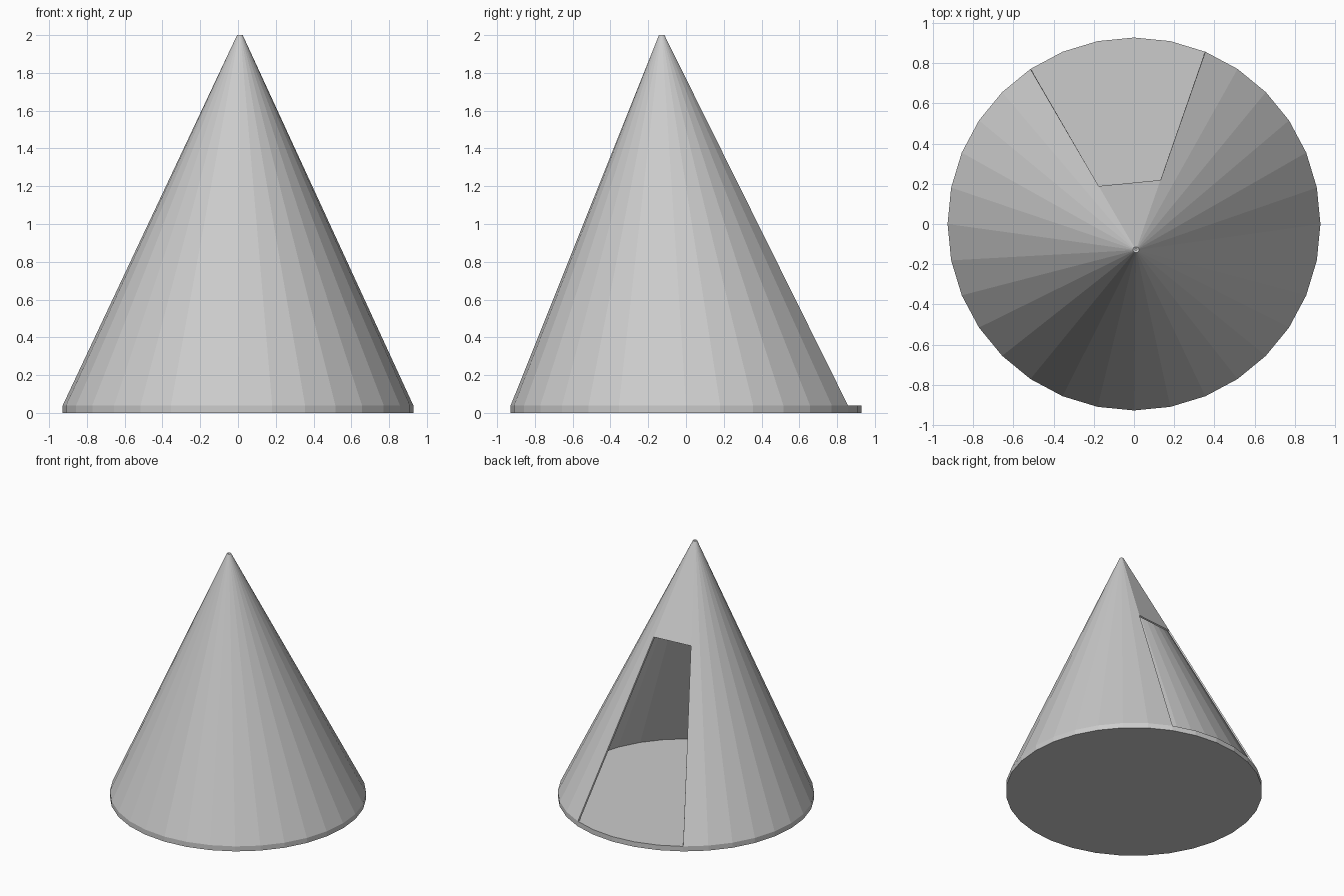
import bpy, bmesh
from math import sin, cos, radians
from mathutils import Vector

if "Cube" in bpy.data.objects:
    bpy.data.objects.remove(bpy.data.objects["Cube"])

SIDES, RADIUS, BASE_H, TOP = 32, 0.928, 0.04, 2.0
APEX, TIP_R = Vector((0.01, -0.128, TOP)), 0.015
OPEN_T = 0.657          # how far up the slope the doorway reaches
FIRST, LAST = 3, 30     # wall corners either side of the doorway


def corner(k, r, centre):
    a = radians(90 + k * 360 / SIDES)
    return centre + Vector((cos(a) * r, sin(a) * r, 0))


def finish(bm, name):
    mesh = bpy.data.meshes.new(name)
    bm.to_mesh(mesh)
    bm.free()
    obj = bpy.data.objects.new(name, mesh)
    bpy.context.collection.objects.link(obj)
    return obj


# Floor disc
bm = bmesh.new()
rings = [[bm.verts.new(corner(k, RADIUS, Vector((0, 0, z)))) for k in range(SIDES)]
         for z in (0, BASE_H)]
bm.faces.new(rings[0][::-1])
bm.faces.new(rings[1])
for k in range(SIDES):
    n = (k + 1) % SIDES
    bm.faces.new((rings[0][k], rings[0][n], rings[1][n], rings[1][k]))
finish(bm, "floor_disc")

# Leaning tent wall
bm = bmesh.new()
low, high = {}, {}
for k in range(FIRST, LAST + 1):
    low[k] = bm.verts.new(corner(k, RADIUS, Vector((0, 0, BASE_H))))
    high[k] = bm.verts.new(corner(k, TIP_R, APEX))
# Doorway top corners lie on the two edge lines
door = {k: bm.verts.new(low[k].co.lerp(high[k].co, OPEN_T)) for k in (FIRST, LAST)}
for k in range(FIRST, LAST):
    loop = [low[k], low[k + 1]]
    if k + 1 == LAST:
        loop.append(door[LAST])
    loop += [high[k + 1], high[k]]
    if k == FIRST:
        loop.append(door[FIRST])
    bm.faces.new(loop)
# Flat panel above the doorway
bm.faces.new((door[LAST], door[FIRST], high[FIRST], high[LAST]))
wall = finish(bm, "tent_wall")

# Thin cloth thickness, inward
mod = wall.modifiers.new("thickness", 'SOLIDIFY')
mod.thickness = 0.012
mod.offset = -1
